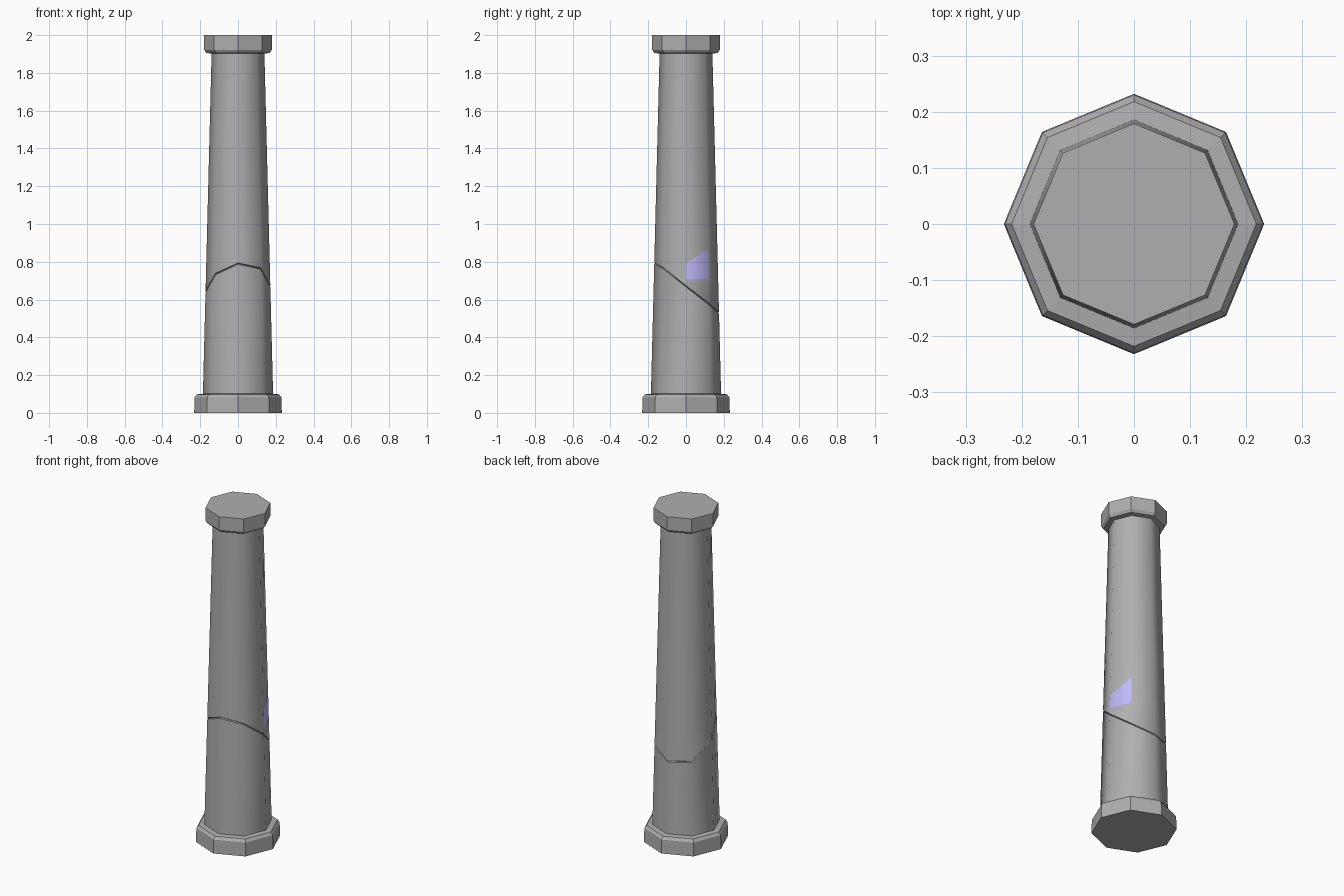
import bpy, bmesh
from math import cos, sin, radians

if "Cube" in bpy.data.objects:
    bpy.data.objects.remove(bpy.data.objects["Cube"])

SIDES = 8


def material(name, color):
    mat = bpy.data.materials.new(name)
    mat.diffuse_color = (*color, 1)
    mat.use_nodes = True
    mat.node_tree.nodes["Principled BSDF"].inputs["Base Color"].default_value = mat.diffuse_color
    return mat


STONE = material("dark_stone", (0.43, 0.43, 0.43))
LILAC = material("lilac_chip", (0.52, 0.49, 0.95))


def shaft_radius(z):
    return 0.186 - 0.0255 * (z - 0.09)


def loft(name, rings, lilac=(), smooth=False):
    """Eight-sided solid; each ring is a list of (radius, z), one per corner."""
    bm = bmesh.new()
    loops = []
    for ring in rings:
        loops.append([bm.verts.new((r * cos(radians(45 * i)), r * sin(radians(45 * i)), z))
                      for i, (r, z) in enumerate(ring)])
    bm.faces.new(loops[0][::-1])
    bm.faces.new(loops[-1])
    for k in range(len(loops) - 1):
        lo, hi = loops[k], loops[k + 1]
        for i in range(SIDES):
            j = (i + 1) % SIDES
            f = bm.faces.new((lo[i], lo[j], hi[j], hi[i]))
            if (k, i) in lilac:
                f.material_index = 1
    mesh = bpy.data.meshes.new(name)
    bm.to_mesh(mesh)
    bm.free()
    mesh.materials.append(STONE)
    if lilac:
        mesh.materials.append(LILAC)
    obj = bpy.data.objects.new(name, mesh)
    bpy.context.collection.objects.link(obj)
    if smooth:
        bpy.ops.object.select_all(action='DESELECT')
        obj.select_set(True)
        bpy.context.view_layer.objects.active = obj
        bpy.ops.object.shade_smooth_by_angle(angle=radians(50))
    return obj


def flat(r, z):
    return [(r, z)] * SIDES


def on_shaft(heights, inset=0.0):
    return [(shaft_radius(z) - inset, z) for z in heights]


# Slanted crack, its height at each corner starting from +x
crack = [0.670, 0.575, 0.530, 0.54, 0.64, 0.735, 0.79, 0.765]
chip_low = [max(0.71, z + 0.03) for z in crack]
chip_high = [0.79, 0.87, 0.93, 0.93, 0.90, 0.90, 0.90, 0.86]
gap = 0.004

# Plinth with chamfered top
loft("base_plinth", [flat(0.232, 0), flat(0.230, 0.082), flat(0.218, 0.098),
                     flat(0.180, 0.102)])

# Lower shaft, up to the crack
loft("lower_shaft", [on_shaft([0.09] * SIDES),
                     on_shaft([z - gap for z in crack]),
                     on_shaft(crack, 0.006)], smooth=True)

# Upper shaft, with the lilac chip panel on the +x side
loft("upper_shaft", [on_shaft(crack, 0.006),
                     on_shaft([z + gap for z in crack]),
                     on_shaft(chip_low), on_shaft(chip_high),
                     on_shaft([1.915] * SIDES)], lilac={(2, 0)}, smooth=True)

# Capital with chamfered underside
loft("top_capital", [flat(0.138, 1.902), flat(0.168, 1.906), flat(0.179, 1.922),
                     flat(0.179, 2.0)])
